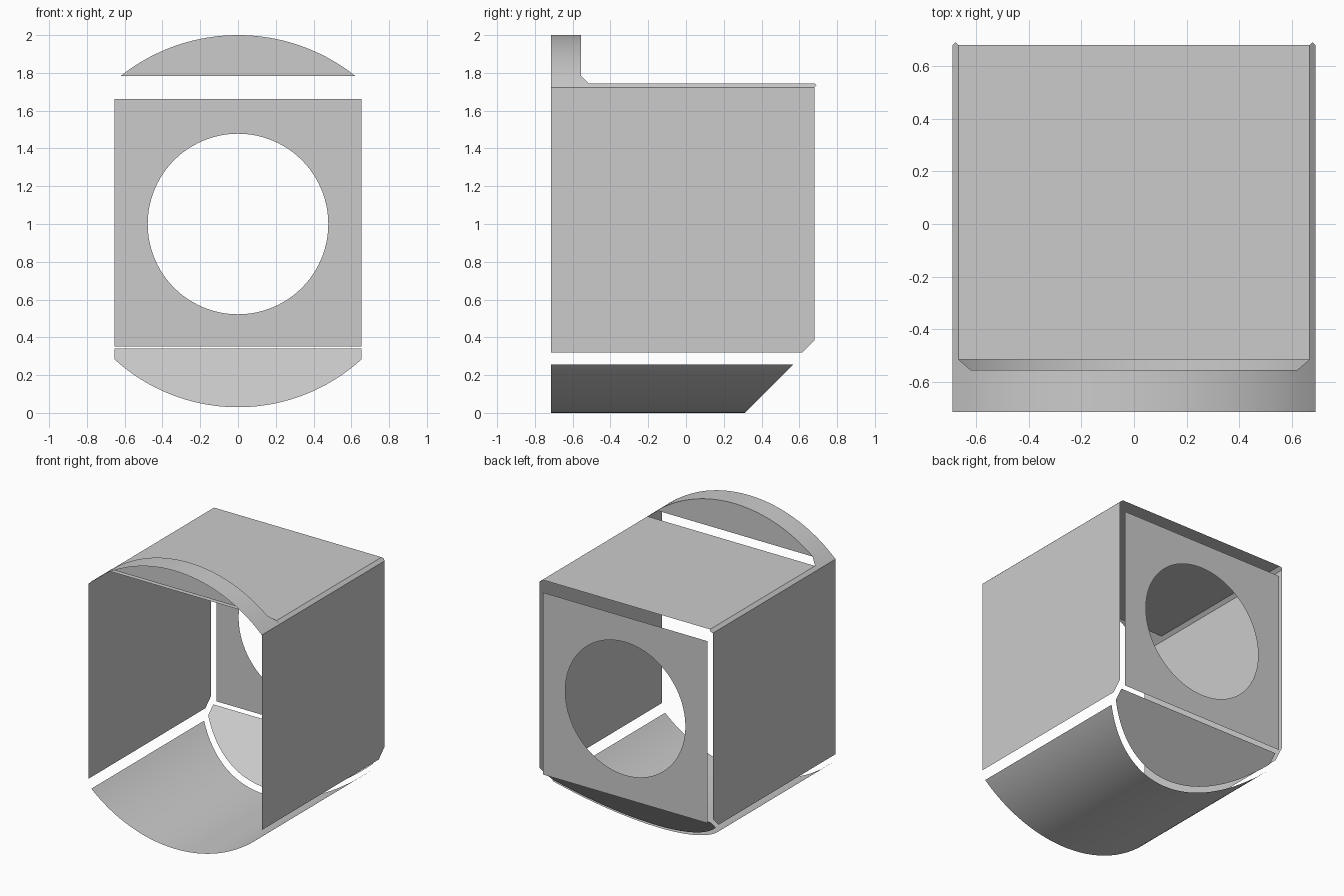
import bpy, bmesh, math

cube = bpy.data.objects.get("Cube")
if cube:
    bpy.data.objects.remove(cube, do_unlink=True)

grey = bpy.data.materials.new("plain grey")
grey.use_nodes = True
colour = (0.6, 0.6, 0.6, 1)
grey.diffuse_color = colour
grey.node_tree.nodes["Principled BSDF"].inputs["Base Color"].default_value = colour

CENTRE = 1.0            # height of the barrel axis, barrel radius 1
FRONT, BACK = -0.715, 0.69
SIDE, SHOULDER = 0.69, 0.667
REAR = BACK - 0.01      # where side and top panels stop
WALL = -0.555           # lunette behind the front arch
SLOPE = 0.312           # sloped plane: y = z + SLOPE


def make(name, verts, faces, outward, smooth=False):
    """Thin sheet whose faces point along the outward direction."""
    bm = bmesh.new()
    vs = [bm.verts.new(v) for v in verts]
    for f in faces:
        face = bm.faces.new([vs[i] for i in f])
        face.normal_update()
        if face.normal.dot(outward) < 0:
            face.normal_flip()
        face.smooth = smooth
    mesh = bpy.data.meshes.new(name)
    bm.to_mesh(mesh)
    bm.free()
    mesh.materials.append(grey)
    obj = bpy.data.objects.new(name, mesh)
    bpy.context.collection.objects.link(obj)
    return obj


def panel(name, outline, outward):
    return make(name, outline, [range(len(outline))], outward)


def barrel(x, radius=1.0):
    return math.sqrt(radius * radius - x * x)


def barrel_patch(name, xs, start, end, sign):
    """Part of the barrel wall between two y limits, above or below the axis."""
    verts = []
    for x in xs:
        z = CENTRE + sign * barrel(x)
        verts += [(x, start(x, z), z), (x, end(x, z), z)]
    faces = [(2*i, 2*i + 1, 2*i + 3, 2*i + 2) for i in range(len(xs) - 1)]
    return make(name, verts, faces, (0, 0, sign), True)


def arc(limit, steps):
    a = math.asin(limit)
    return [math.sin(a * (2 * i / steps - 1)) for i in range(steps + 1)]


# Flat side panels with a clipped lower rear corner
for side, s in (("left", 1), ("right", -1)):
    top = CENTRE + barrel(SIDE)
    outline = [(FRONT, 0.32), (0.615, 0.32), (REAR, 0.385), (REAR, top), (FRONT, top)]
    panel(side + "_panel", [(s * SIDE, y, z) for y, z in outline], (s, 0, 0))

# Flat top panel
roof = CENTRE + barrel(SHOULDER)
panel("top_panel", [(-SHOULDER, -0.515, roof), (SHOULDER, -0.515, roof),
                    (SHOULDER, REAR, roof), (-SHOULDER, REAR, roof)], (0, 0, 1))

# Front arch, its rear edge flaring back at both ends
LUNETTE = 0.62


def arch_end(x, z):
    t = (abs(x) - LUNETTE) / (SHOULDER - LUNETTE)
    return WALL + 0.04 * min(max(t, 0), 1)


ends = [LUNETTE, SHOULDER, SIDE]
xs = [-x for x in reversed(ends)] + arc(LUNETTE, 48)[1:-1] + ends
barrel_patch("front_arch", xs, lambda x, z: FRONT, arch_end, 1)

# Narrow rounded shoulders with pointed rear ends
middle = (SIDE + SHOULDER) / 2
for side, s in (("left", 1), ("right", -1)):
    barrel_patch(side + "_shoulder", [s * SHOULDER, s * middle, s * SIDE],
                 lambda x, z: -0.515,
                 lambda x, z: BACK if abs(x) == middle else REAR, 1)

# Lunette wall behind the arch
panel("arch_wall", [(x, WALL, CENTRE + barrel(x)) for x in arc(LUNETTE, 48)], (0, 1, 0))

# Curved bottom, cut off at a slope behind
barrel_patch("curved_bottom", arc(SHOULDER, 56), lambda x, z: FRONT,
             lambda x, z: z + SLOPE, -1)

# Sloped plate closing the lower rear
half = 0.655
low = [(half * math.sin(i * math.pi / 96), 0) for i in range(-48, 49)]
edge = [(x, CENTRE - barrel(x, 0.97)) for x, _ in low] + [(half, 0.342), (-half, 0.342)]
panel("sloped_plate", [(x, z + SLOPE, z) for x, z in edge], (0, 1, -1))

# Back panel with a round opening
n, hole = 96, 0.478
verts = []
for i in range(n):
    c, s = math.cos(math.tau * i / n), math.sin(math.tau * i / n)
    k = half / max(abs(c), abs(s))
    verts += [(hole * c, BACK, CENTRE + hole * s),
              (k * c, BACK, CENTRE + 0.055 / 10 + k * s)]
faces = [(2*i, 2*i + 1, (2*i + 3) % (2*n), (2*i + 2) % (2*n)) for i in range(n)]
make("back_panel", verts, faces, (0, 1, 0))
